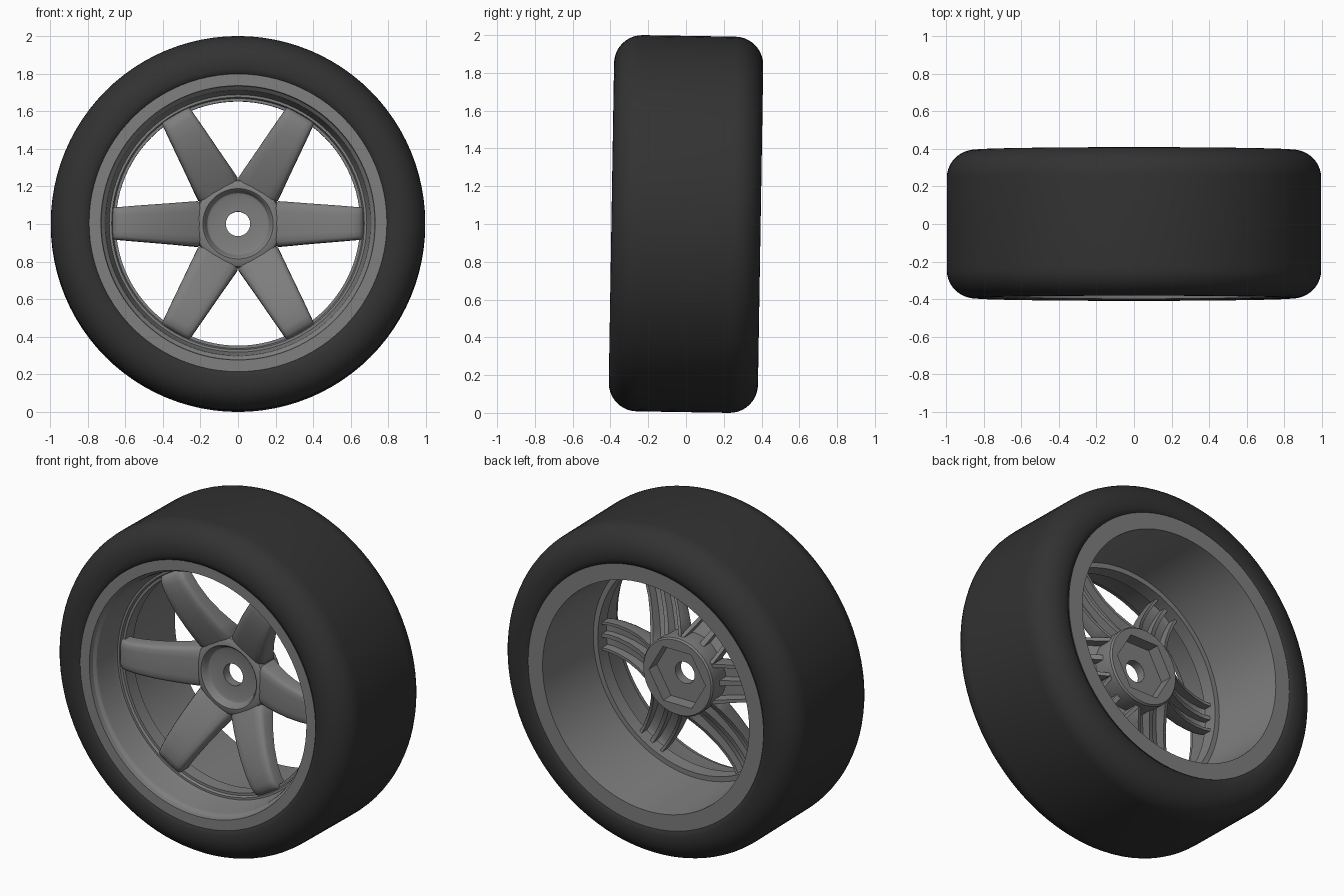
import bpy, bmesh, math
from mathutils import Matrix

cube = bpy.data.objects.get("Cube")
if cube:
    bpy.data.objects.remove(cube, do_unlink=True)

SEGMENTS = 96
# Axle runs along y, with a slight camber
PLACE = Matrix.Translation((0, 0, 1)) @ Matrix.Rotation(-0.0165, 4, 'X')


def material(name, value):
    mat = bpy.data.materials.new(name)
    mat.use_nodes = True
    colour = (value, value, value, 1)
    mat.diffuse_color = colour
    bsdf = mat.node_tree.nodes["Principled BSDF"]
    bsdf.inputs["Base Color"].default_value = colour
    bsdf.inputs["Roughness"].default_value = 0.7
    return mat


rubber = material("black rubber", 0.032)
metal = material("grey metal", 0.21)


def finish(bm, name, mat, angle=30):
    bmesh.ops.recalc_face_normals(bm, faces=bm.faces)
    bm.transform(PLACE)
    mesh = bpy.data.meshes.new(name)
    bm.to_mesh(mesh)
    bm.free()
    mesh.materials.append(mat)
    obj = bpy.data.objects.new(name, mesh)
    bpy.context.collection.objects.link(obj)
    bpy.ops.object.select_all(action='DESELECT')
    obj.select_set(True)
    bpy.context.view_layer.objects.active = obj
    bpy.ops.object.shade_smooth_by_angle(angle=math.radians(angle))
    return obj


def hex_factor(a):
    """Ratio of a hexagon's radius at angle a to its corner radius."""
    return math.cos(math.pi / 6) / math.cos(a % (math.pi / 3) - math.pi / 6)


def lathe(name, profile, mat, hex_points=()):
    """Revolve a closed (radius, y) profile; chosen points become hexagons."""
    bm = bmesh.new()
    rings = []
    for i, (r, y) in enumerate(profile):
        ring = []
        for s in range(SEGMENTS):
            a = math.tau * s / SEGMENTS
            k = r * hex_factor(a) if i in hex_points else r
            ring.append(bm.verts.new((k * math.cos(a), y, k * math.sin(a))))
        rings.append(ring)
    for i, ring in enumerate(rings):
        after = rings[(i + 1) % len(rings)]
        for s in range(SEGMENTS):
            t = (s + 1) % SEGMENTS
            bm.faces.new((ring[s], ring[t], after[t], after[s]))
    return finish(bm, name, mat)


# Tyre: rounded shoulders, mirrored front to back
shoulder = [(0.77, 0.34), (0.785, 0.375), (0.80, 0.388), (0.82, 0.394)]
for step in range(11):
    a = math.pi / 2 * step / 10
    shoulder.append((0.846 + 0.15 * math.sin(a), 0.245 + 0.15 * math.cos(a)))
lathe("tyre", shoulder + [(r, -y) for r, y in reversed(shoulder)], rubber)

# Rim barrel: front lip, spoke ledge, rear barrel and rear lip
rim = [
    (0.792, -0.386), (0.73, -0.386), (0.725, -0.36), (0.71, -0.345),
    (0.705, -0.325), (0.692, -0.2), (0.685, -0.18), (0.672, -0.18),
    (0.665, -0.165), (0.65, -0.165), (0.65, -0.08), (0.68, -0.08),
    (0.695, 0.386), (0.792, 0.386), (0.75, 0.32), (0.75, -0.32),
]
lathe("rim", rim, metal)

# Hub: dished front, axle hole and hexagonal socket in the back
hub = [
    (0.065, -0.045), (0.15, -0.045), (0.163, -0.05), (0.172, -0.062),
    (0.178, -0.08), (0.187, -0.088), (0.21, -0.085), (0.228, -0.075),
    (0.235, -0.055), (0.235, 0.075), (0.227, 0.085), (0.19, 0.085),
    (0.19, 0.01), (0.065, 0.01),
]
lathe("hub", hub, metal, hex_points=(11, 12))

# Spokes: hollow-backed channel with a centre rib
# Section: (fraction of half width, fraction of depth)
half = [(0, 0), (0.5, 0.01), (0.78, 0.04), (0.92, 0.13), (0.99, 0.3), (1, 1),
        (0.82, 1), (0.82, 0.4), (0.13, 0.4), (0.13, 0.9)]
section = half + [(-u, v) for u, v in reversed(half[1:])]
# Stations: (radius, half width, front y, depth)
stations = [
    (0.19, 0.108, -0.078, 0.13), (0.215, 0.122, -0.09, 0.13),
    (0.28, 0.117, -0.12, 0.115), (0.36, 0.11, -0.152, 0.1),
    (0.45, 0.103, -0.182, 0.09), (0.54, 0.096, -0.201, 0.085),
    (0.61, 0.09, -0.207, 0.085), (0.645, 0.087, -0.2, 0.085),
    (0.662, 0.085, -0.185, 0.075), (0.67, 0.083, -0.165, 0.06),
]
for n in range(6):
    bm = bmesh.new()
    loops = [[bm.verts.new((r, y + v * d, u * w)) for u, v in section]
             for r, w, y, d in stations]
    count = len(section)
    for a, b in zip(loops, loops[1:]):
        for i in range(count):
            j = (i + 1) % count
            bm.faces.new((a[i], a[j], b[j], b[i]))
    bm.faces.new(loops[0])
    bm.faces.new(loops[-1])
    bm.transform(Matrix.Rotation(math.tau * n / 6, 4, 'Y'))
    finish(bm, f"spoke_{n + 1}", metal, 40)
